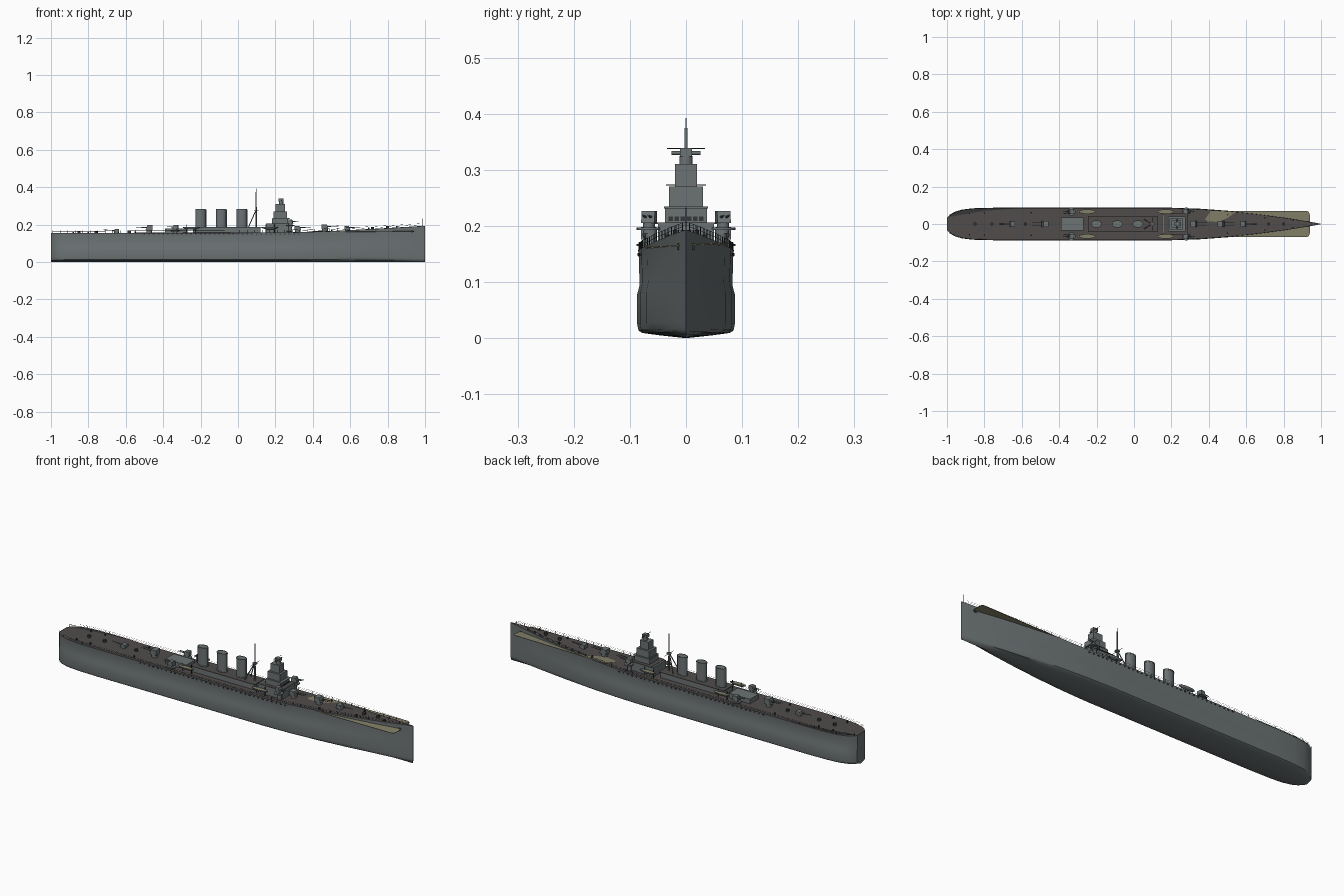
import bpy, bmesh, math
from mathutils import Vector, Matrix

if "Cube" in bpy.data.objects:
    bpy.data.objects.remove(bpy.data.objects["Cube"])


def material(name, color):
    m = bpy.data.materials.new(name)
    m.use_nodes = True
    m.diffuse_color = (*color, 1)
    m.node_tree.nodes["Principled BSDF"].inputs["Base Color"].default_value = (*color, 1)
    return m


GREY = material("hull grey", (0.15, 0.17, 0.175))
DECK = material("deck brown grey", (0.08, 0.073, 0.07))
DARK = material("dark steel", (0.035, 0.037, 0.038))
TAN = material("pale wood", (0.23, 0.22, 0.14))


def finish(name, bm, mats, smooth=True):
    bmesh.ops.recalc_face_normals(bm, faces=bm.faces)
    mesh = bpy.data.meshes.new(name)
    bm.to_mesh(mesh)
    bm.free()
    for m in mats:
        mesh.materials.append(m)
    ob = bpy.data.objects.new(name, mesh)
    bpy.context.collection.objects.link(ob)
    if smooth:
        bpy.ops.object.select_all(action="DESELECT")
        ob.select_set(True)
        bpy.context.view_layer.objects.active = ob
        bpy.ops.object.shade_smooth_by_angle(angle=math.radians(35))
    return ob


def add_box(bm, center, size):
    bmesh.ops.create_cube(bm, size=1, matrix=Matrix.Translation(center) @ Matrix.Diagonal((*size, 1)))


def add_rod(bm, a, b, r, r2=None, n=8):
    a, b = Vector(a), Vector(b)
    d = b - a
    rot = d.to_track_quat("Z", "Y").to_matrix().to_4x4()
    bmesh.ops.create_cone(bm, cap_ends=True, segments=n, radius1=r, radius2=r if r2 is None else r2,
                          depth=d.length, matrix=Matrix.Translation((a + b) / 2) @ rot)


def box(name, center, size, mat=GREY):
    bm = bmesh.new()
    add_box(bm, center, size)
    return finish(name, bm, [mat], False)


def rod(name, a, b, r, mat=GREY, r2=None, n=12):
    bm = bmesh.new()
    add_rod(bm, a, b, r, r2, n)
    return finish(name, bm, [mat])


def interp(table, x):
    for (x0, v0), (x1, v1) in zip(table, table[1:]):
        if x <= x1:
            return v0 + (v1 - v0) * (x - x0) / (x1 - x0)
    return table[-1][1]


# Plan outline and sheer of the hull
PLAN = [(-1, .032), (-.985, .05), (-.96, .065), (-.92, .077), (-.86, .084), (-.75, .087), (.2, .087),
        (.35, .082), (.5, .071), (.65, .055), (.8, .035), (.9, .019), (1, .001)]
SHEER = [(-1, .155), (.25, .157), (.5, .165), (.75, .178), (1, .193)]


def half_width(x):
    return interp(PLAN, x)


def deck_z(x):
    return interp(SHEER, x)


# Hull: lofted sections with shallow V bottom and side bulge, deck coloured by direction
bm = bmesh.new()
SECTION = [(0, 0), (.5, .03), (.9, .06), (.975, .09), (1, .16), (1, .5), (.95, .6), (.97, .97), (.98, 1)]
rings = []
for x in sorted({p[0] for p in PLAN + SHEER} | {i / 10 for i in range(-7, 10)}):
    w, h = half_width(x), deck_z(x)
    pts = [(f * w, z * h) for f, z in SECTION]
    ring = pts + [(0, h + .001)] + [(-y, z) for y, z in reversed(pts[1:])]
    rings.append([bm.verts.new((x, y, z)) for y, z in ring])
for a, b in zip(rings, rings[1:]):
    for i in range(len(a)):
        j = (i + 1) % len(a)
        bm.faces.new((a[i], a[j], b[j], b[i]))
bm.faces.new(rings[0])
bm.faces.new(rings[-1])
bmesh.ops.recalc_face_normals(bm, faces=bm.faces)
for f in bm.faces:
    f.material_index = 1 if f.normal.z > .7 else 0
finish("hull", bm, [GREY, DECK])

# Wooden foredeck plate, tilted to port and passing beyond the bow sides
bm = bmesh.new()
outline = [(.38, .025), (.41, .07)] + [
    (.92 + .02 * math.cos(t), s * .05 + .02 * math.sin(t))
    for s, a0 in ((1, math.pi / 2), (-1, 0)) for t in (a0 - k * math.pi / 8 for k in range(5))] + [(.5, -.07)]
bottom = [bm.verts.new((x, y, interp([(.38, .159), (.62, .168), (1, .164)], x) + .06 * y)) for x, y in outline]
face = bm.faces.new(bottom)
bmesh.ops.triangulate(bm, faces=[face])
ext = bmesh.ops.extrude_face_region(bm, geom=bm.faces[:])
bmesh.ops.translate(bm, vec=(0, 0, .002), verts=[v for v in ext["geom"] if isinstance(v, bmesh.types.BMVert)])
finish("foredeck_plate", bm, [TAN], False)

# Dark patch on the port quarterdeck
bm = bmesh.new()
patch = [(-.995, .035), (-.96, .063), (-.92, .075), (-.86, .082), (-.75, .085), (-.62, .085), (-.8, .07), (-.95, .045)]
bm.faces.new([bm.verts.new((x, y, .1585)) for x, y in patch])
finish("quarterdeck_patch", bm, [DARK], False)

# Guard rails along both deck edges
bm = bmesh.new()
xs = [-.99 + i * .04 for i in range(50)]
for s in (-1, 1):
    for i, x in enumerate(xs):
        p = Vector((x, s * half_width(x) * .96, deck_z(x)))
        add_rod(bm, p, p + Vector((0, 0, .014)), .0007, n=4)
        if i:
            for h in (.007, .014):
                add_rod(bm, last + Vector((0, 0, h)), p + Vector((0, 0, h)), .0004, n=4)
        last = p
finish("guard_rails", bm, [DARK], False)

# Scuttles below the midship deck edge
bm = bmesh.new()
for s in (-1, 1):
    for i in range(34):
        x = -.5 + i * .025
        add_box(bm, (x, s * half_width(x) * .98, .149), (.008, .003, .005))
finish("scuttles", bm, [DARK], False)

# Midship deckhouses
box("midship_deckhouse", (-.06, 0, .17), (.36, .075, .03))
box("midship_roof", (-.06, 0, .186), (.37, .085, .003), DECK)
box("after_deckhouse", (-.33, 0, .168), (.12, .07, .025))

# Funnels: oval casings with rim, dark mouth, and steam pipe
for i, x in enumerate((-.2, -.09, .02)):
    bm = bmesh.new()
    for z0, z1, r in ((.17, .283, .027), (.277, .281, .0285), (.185, .192, .0285)):
        add_rod(bm, (0, 0, z0), (0, 0, z1), r, n=28)
    add_rod(bm, (.029, 0, .18), (.029, 0, .28), .002)
    top = [f for f in bm.faces if f.calc_center_median().z > .2829]
    bmesh.ops.inset_region(bm, faces=top, thickness=.003)
    bmesh.ops.translate(bm, vec=(0, 0, -.015), verts=list({v for f in top for v in f.verts}))
    for f in top:
        f.material_index = 1
    bmesh.ops.transform(bm, matrix=Matrix.Translation((x, 0, 0)) @ Matrix.Diagonal((1, .68, 1, 1)), verts=bm.verts)
    finish("funnel_%d" % (i + 1), bm, [GREY, DARK])

# Tripod mast with yard and lookout platform
rod("mast", (.097, 0, .16), (.097, 0, .375), .0045, r2=.0025)
rod("mast_pole", (.097, 0, .37), (.097, 0, .392), .001)
for s in (-1, 1):
    rod("mast_strut", (.055, s * .025, .185), (.095, 0, .275), .0025)
rod("mast_platform", (.097, 0, .272), (.097, 0, .276), .012)
rod("mast_yard", (.097, -.036, .273), (.097, .036, .273), .001, DARK)

# Bridge tower in steps
box("bridge_base", (.22, 0, .18), (.14, .1, .05))
box("bridge_deck", (.225, 0, .205), (.13, .11, .003), DECK)
box("bridge_lower", (.225, 0, .215), (.085, .074, .035))
box("bridge_middle", (.225, 0, .25), (.072, .06, .04))
box("bridge_upper", (.225, 0, .29), (.05, .04, .04))
box("bridge_walk", (.23, 0, .233), (.09, .078, .003))
for i in range(6):
    box("bridge_window", (.2675, -.027 + i * .0108, .213), (.002, .008, .008), DARK)
rod("director_stand", (.23, 0, .31), (.23, 0, .325), .012, n=16)
box("director", (.23, 0, .331), (.026, .022, .015))
rod("rangefinder", (.232, -.026, .33), (.232, .026, .33), .0035)
rod("director_yard", (.225, -.034, .338), (.225, .034, .338), .0008, DARK)


# Gun turrets: bevelled house on a barbette with barrels
def turret(name, x, y, z, size, aim, barrels=2, reach=.06):
    bm = bmesh.new()
    l, w, h = size
    add_box(bm, (0, 0, h / 2 + .006), size)
    bmesh.ops.translate(bm, vec=(-l * .25, 0, 0), verts=[v for v in bm.verts if v.co.x > 0 and v.co.z > h / 2 + .006])
    add_rod(bm, (0, 0, -.012), (0, 0, .006), w * .45, n=20)
    for k in range(barrels):
        off = (k - (barrels - 1) / 2) * w * .4
        add_rod(bm, (l * .3, off, h * .5 + .006), (l * .3 + reach, off, h * .5 + .009), .0025, .0015)
    bmesh.ops.transform(bm, matrix=Matrix.Translation((x, y, z)) @ Matrix.Rotation(aim, 4, "Z"), verts=bm.verts)
    finish(name, bm, [GREY])


turret("forward_turret_upper", .465, 0, .172, (.038, .034, .024), 0)
turret("forward_turret_lower", .585, 0, .169, (.03, .028, .018), 0, 1)
turret("bridge_turret", .32, 0, .168, (.035, .034, .02), 0)
turret("after_turret_upper", -.475, 0, .165, (.038, .034, .026), math.pi)
turret("after_turret_lower", -.65, 0, .156, (.03, .028, .014), math.pi, 1)

# Side guns on sponsons, and boats
for s in (-1, 1):
    for x, aim, z in ((.28, 0, .197), (-.335, math.pi, .168)):
        rod("gun_sponson", (x, s * .066, z - .004), (x, s * .066, z), .022, n=20)
        rod("gun_support", (x, s * .062, .155), (x, s * .062, z), .01)
        turret("side_gun", x, s * .066, z + .002, (.03, .024, .022), aim + s * .15, 2, .035)
    for x in (-.25, .17):
        bm = bmesh.new()
        bmesh.ops.create_uvsphere(bm, u_segments=20, v_segments=10, radius=1)
        bmesh.ops.bisect_plane(bm, geom=bm.verts[:] + bm.edges[:] + bm.faces[:], plane_co=(0, 0, 0),
                               plane_no=(0, 0, 1), clear_outer=True)
        bmesh.ops.holes_fill(bm, edges=[e for e in bm.edges if e.is_boundary])
        for f in bm.faces:
            f.material_index = int(f.calc_center_median().z > -.01)
        bmesh.ops.transform(bm, matrix=Matrix.Translation((x, s * .066, .187)) @ Matrix.Diagonal((.045, .012, .013, 1)),
                            verts=bm.verts)
        finish("boat", bm, [GREY, TAN])
        for dx in (-.025, .025):
            rod("davit", (x + dx, s * .058, .155), (x + dx, s * .058, .2), .0015, DARK)
    # Hawse openings and bollards
    box("hawse", (.93, s * half_width(.93), .163), (.012, .004, .012), DARK)
    for x in (-.88, -.8, -.55, .5, .7, .85):
        rod("bollard", (x, s * half_width(x) * .7, deck_z(x)), (x, s * half_width(x) * .7, deck_z(x) + .009), .004, DARK)

# Deck fittings and jackstaff
for x in (-.85, -.76, -.58, .72, .8):
    rod("capstan", (x, 0, deck_z(x)), (x, 0, deck_z(x) + .012), .008, DARK)
rod("jackstaff", (.985, 0, .19), (.985, 0, .233), .001, DARK)
